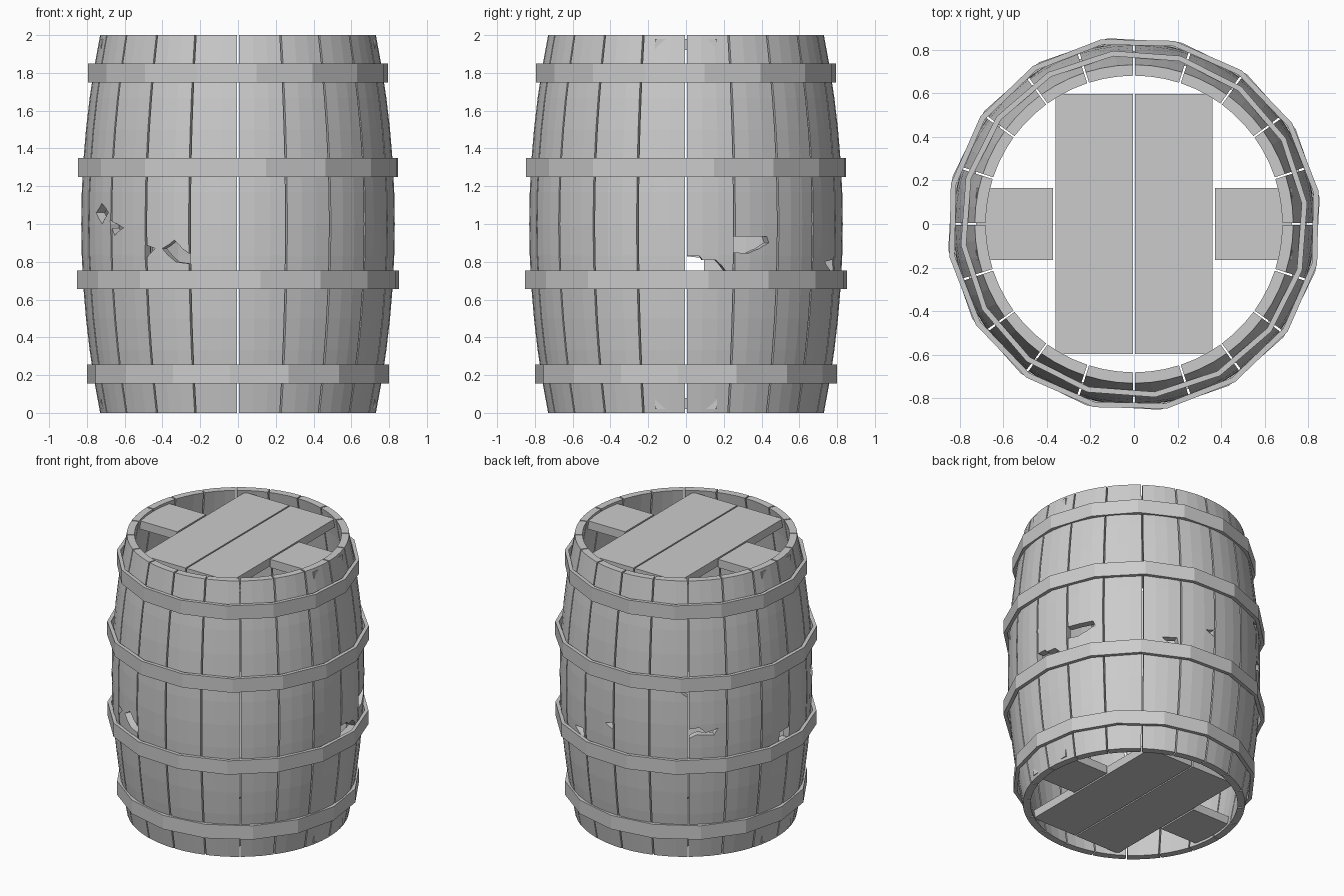
import bpy, bmesh, math

cube = bpy.data.objects.get("Cube")
if cube:
    bpy.data.objects.remove(cube, do_unlink=True)

COLOUR = (0.6, 0.6, 0.6, 1)
grey = bpy.data.materials.new("plain_grey")
grey.use_nodes = True
grey.diffuse_color = COLOUR
grey.node_tree.nodes["Principled BSDF"].inputs["Base Color"].default_value = COLOUR


def polar(r, deg, z):
    a = math.radians(deg)
    return (r * math.cos(a), r * math.sin(a), z)


def finish(bm, name):
    bmesh.ops.recalc_face_normals(bm, faces=bm.faces)
    mesh = bpy.data.meshes.new(name)
    bm.to_mesh(mesh)
    bm.free()
    mesh.materials.append(grey)
    obj = bpy.data.objects.new(name, mesh)
    bpy.context.collection.objects.link(obj)
    return obj


def loft(bm, rings, closed=False):
    """Skin equal-length rings; cap the ends or join them up."""
    rings = [[bm.verts.new(p) for p in ring] for ring in rings]
    pairs = list(zip(rings, rings[1:]))
    if closed:
        pairs.append((rings[-1], rings[0]))
    else:
        bm.faces.new(rings[0])
        bm.faces.new(rings[-1])
    for a, b in pairs:
        n = len(a)
        for i in range(n):
            j = (i + 1) % n
            bm.faces.new((a[i], a[j], b[j], b[i]))


# Bulging staves with narrow gaps between them
STAVES, ARCS, ROWS, GAP, WALL = 20, 3, 12, 0.35, 0.05
STEP = 360 / STAVES
bm = bmesh.new()
for s in range(STAVES):
    angles = [s * STEP + GAP + (STEP - 2 * GAP) * k / ARCS for k in range(ARCS + 1)]
    rings = []
    for row in range(ROWS + 1):
        z = 2 * row / ROWS
        r = 0.83 - 0.1 * (z - 1) ** 2
        rings.append([polar(r, a, z) for a in angles] +
                     [polar(r - WALL, a, z) for a in reversed(angles)])
    loft(bm, rings)
staves = finish(bm, "staves")

# Splintered holes, outlined as (angle, height)
HOLES = [
    [(0, .74), (0, .83), (5, .83), (6, .81), (11, .81), (15.5, .74)],
    [(18, .85), (18, .935), (31, .935), (32, .9), (28, .87), (23.5, .845)],
    [(63, .8), (70, .815), (71, .74), (66, .77)],
    [(85, .93), (89.5, .95), (89.5, .9)],
    [(126, .9), (126, .97), (131, .98), (134, .94), (140, .97), (138, .92), (130, .93)],
    [(122, 1.24), (125.8, 1.24), (125.8, 1.2)],
    [(173, .75), (173, .82), (180, .83), (180, .75)],
    [(205, 1.06), (209.5, 1.11), (214, 1.06), (210, 1.0)],
    [(215, 1.02), (223, .98), (218, .94)],
    [(233.5, .89), (238, .87), (233.5, .81)],
    [(241, .87), (246, .915), (249, .87), (252, .84), (252, .79), (246.5, .8)],
]
bm = bmesh.new()
for hole in HOLES:
    loft(bm, [[polar(r, a, z) for a, z in hole] for r in (0.7, 0.95)])
cutter = finish(bm, "hole_cutter")
cutter.hide_render = True
cut = staves.modifiers.new("holes", "BOOLEAN")
cut.operation = "DIFFERENCE"
cut.solver = "EXACT"
cut.object = cutter
bpy.context.view_layer.objects.active = staves
bpy.ops.object.modifier_apply(modifier=cut.name)
bpy.data.objects.remove(cutter, do_unlink=True)

# Sixteen-sided hoops, each turned a little differently
HOOPS = [("bottom_hoop", .155, .8, -3), ("lower_hoop", .655, .86, 8),
         ("upper_hoop", 1.25, .86, 10), ("top_hoop", 1.75, .8, 7)]
for name, z, r, turn in HOOPS:
    bm = bmesh.new()
    section = [(r, z), (r, z + .1), (r - .025, z + .1), (r - .025, z)]
    loft(bm, [[polar(pr, turn + i * 22.5, pz) for pr, pz in section]
              for i in range(16)], closed=True)
    finish(bm, name)


# Loose planks in the two ends
def plank(name, x0, x1, half_y, z0, z1):
    bm = bmesh.new()
    loft(bm, [[(x0, -half_y, z), (x1, -half_y, z), (x1, half_y, z), (x0, half_y, z)]
              for z in (z0, z1)])
    finish(bm, name)


for end, z in (("bottom", .02), ("top", 1.92)):
    for side, sign in (("left", 1), ("right", -1)):
        plank(f"{end}_{side}_long_plank", sign * .005, sign * .36, .595, z, z + .06)
        plank(f"{end}_{side}_short_plank", sign * .372, sign * .725, .165, z, z + .06)
